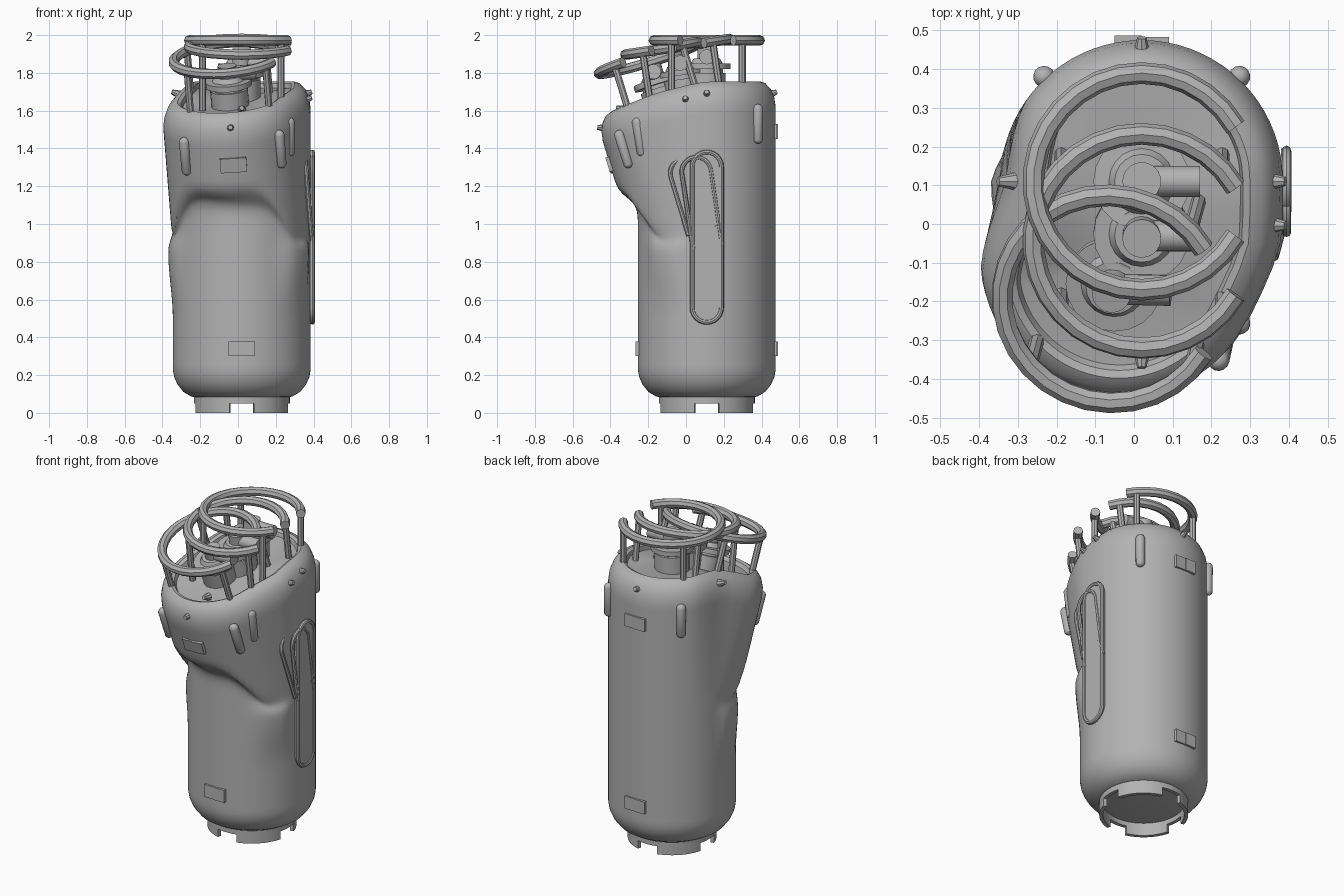
import bpy, bmesh
from math import radians, sin, cos, pi
from mathutils import Matrix, Vector

if "Cube" in bpy.data.objects:
    bpy.data.objects.remove(bpy.data.objects["Cube"], do_unlink=True)

grey = bpy.data.materials.new("plain grey")
grey.use_nodes = True
grey.diffuse_color = (0.45, 0.45, 0.45, 1)
grey.node_tree.nodes["Principled BSDF"].inputs["Base Color"].default_value = grey.diffuse_color

R = 0.365        # tank radius
PIVOT = 0.93     # height about which the leaning copies tilt
parts = []
T = Matrix.Translation


def smooth(a, b, x):
    t = min(1, max(0, (x - a) / (b - a)))
    return t * t * (3 - 2 * t)


def lean(w):
    """Upright tank space to model space, w = 0 upright .. 1 fully leaning."""
    turn = (Matrix.Rotation(radians(17 * w), 4, 'X')
            @ Matrix.Rotation(radians(-4.5 * max(0, 2 * w - 1)), 4, 'Y'))
    return T((0.02, 0.11, PIVOT - 0.045 * w)) @ turn @ T((0, 0, -PIVOT))


def add_mesh(name, mesh):
    mesh.materials.clear()
    mesh.materials.append(grey)
    obj = bpy.data.objects.new(name, mesh)
    bpy.context.collection.objects.link(obj)
    parts.append(obj)


def finish(name, bm, matrix=None):
    if matrix is not None:
        bm.transform(matrix)
    bmesh.ops.recalc_face_normals(bm, faces=bm.faces)
    mesh = bpy.data.meshes.new(name)
    bm.to_mesh(mesh)
    bm.free()
    add_mesh(name, mesh)


def tube(name, points, radius, w, closed=False):
    curve = bpy.data.curves.new(name, 'CURVE')
    curve.dimensions = '3D'
    curve.bevel_depth = radius
    curve.bevel_resolution = 2
    curve.use_fill_caps = True
    line = curve.splines.new('POLY')
    line.points.add(len(points) - 1)
    for p, co in zip(line.points, points):
        p.co = (*(lean(w) @ Vector(co)), 1)
    line.use_cyclic_u = closed
    temp = bpy.data.objects.new(name, curve)
    bpy.context.collection.objects.link(temp)
    mesh = bpy.data.meshes.new_from_object(
        temp.evaluated_get(bpy.context.evaluated_depsgraph_get()))
    bpy.data.objects.remove(temp, do_unlink=True)
    add_mesh(name, mesh)


def cylinder(bm, r0, r1, z0, z1, matrix=Matrix(), segments=20):
    bmesh.ops.create_cone(bm, cap_ends=True, segments=segments, radius1=r0, radius2=r1,
                          depth=z1 - z0, matrix=matrix @ T((0, 0, (z0 + z1) / 2)))


def around(angle):
    return Matrix.Rotation(radians(angle), 4, 'Z')


# Tank body: a turned profile whose upper front leans forward
rows = 44
profile = [(0, 0.08), (0.24, 0.08), (0.27, 0.088), (0.31, 0.112), (0.34, 0.15), (0.358, 0.19)]
profile += [(R, 0.23 + (1.62 - 0.23) * i / rows) for i in range(rows + 1)]
profile += [(0.357, 1.67), (0.338, 1.715), (0.31, 1.745), (0.28, 1.755),
            (0.262, 1.745), (0.255, 1.72), (0.18, 1.71), (0, 1.70)]
bm = bmesh.new()
verts = [bm.verts.new((r, 0, z)) for r, z in profile]
edges = [bm.edges.new(pair) for pair in zip(verts, verts[1:])]
bmesh.ops.spin(bm, geom=verts + edges, cent=(0, 0, 0), axis=(0, 0, 1),
               angle=2 * pi, steps=72, use_merge=True)
bmesh.ops.remove_doubles(bm, verts=bm.verts, dist=0.0005)
front = Vector((-0.22, -0.975, 0))
for v in bm.verts:
    p = v.co.copy()
    r = Vector((p.x, p.y, 0)).length
    f = (p.x * front.x + p.y * front.y) / max(r, 0.05)
    side = smooth(0.0, 0.25, f) * (1 - smooth(0.5, 0.8, f))
    flare = 0.025 * side * smooth(0.5, 0.85, p.z) * (1 - smooth(0.86, 1.0, p.z))
    p.x *= 1 + flare / R
    p.y *= 1 + flare / R
    centre = smooth(0.4, 0.95, f)
    start = 0.84 + 0.16 * centre
    w = smooth(-0.4, 0.35, f) * smooth(start, start + 0.25 + 0.15 * centre, p.z)
    v.co = lean(w) @ p
finish("tank_body", bm)

# Foot ring with four notches
bm = bmesh.new()


def arc_wall(start, sweep, z0, z1, steps):
    corners = [(0.232, z0), (0.254, z0), (0.254, z1), (0.232, z1)]
    vs = [bm.verts.new(around(start) @ Vector((r, 0, z))) for r, z in corners]
    face = bm.faces.new(vs)
    full = sweep == 360
    bmesh.ops.spin(bm, geom=[face] if not full else vs + list(face.edges), cent=(0, 0, 0),
                   axis=(0, 0, 1), angle=radians(sweep), steps=steps, use_merge=full)


for quarter in range(4):
    arc_wall(quarter * 90 + 15, 60, 0, 0.05, 14)
    arc_wall(quarter * 90, 90, 0.05, 0.1, 20)
finish("foot_ring", bm, lean(0))

# Collars, posts and valves, once for each of the three leaning necks
for w, label in ((0, "back"), (0.5, "middle"), (1, "front")):
    ring = [(0.28 * cos(radians(a)), 0.28 * sin(radians(a)), 1.972)
            for a in range(30, 331, 12)]
    tube(label + "_collar_ring", ring, 0.028, w)
    for a in (42, 138, 222, 318):
        x, y = 0.28 * cos(radians(a)), 0.28 * sin(radians(a))
        tube(label + "_collar_post", [(x, y, 1.66), (x, y, 1.965)], 0.019, w)

    bm = bmesh.new()
    cylinder(bm, 0.10, 0.10, 1.68, 1.80)
    cylinder(bm, 0.085, 0.085, 1.79, 1.825)
    cylinder(bm, 0.125, 0.125, 1.82, 1.85)
    cylinder(bm, 0.085, 0.07, 1.85, 1.875)
    cylinder(bm, 0.05, 0.05, 1.86, 1.93)
    cylinder(bm, 0.04, 0.04, 0.0, 0.15,
             T((0, 0, 1.885)) @ Matrix.Rotation(pi / 2, 4, 'Y'), 16)
    finish(label + "_valve", bm, lean(w))

# Upright bumper capsules on the diagonals
for a, w in ((47, 0), (133, 0), (227, 1), (313, 1), (313, 0.5)):
    bm = bmesh.new()
    bmesh.ops.create_uvsphere(bm, u_segments=14, v_segments=8, radius=0.028)
    for v in bm.verts:
        v.co.z += 0.077 if v.co.z > -0.001 else -0.077
    finish("bumper", bm, lean(w) @ around(a) @ T((R + 0.005, 0, 1.53)))

# Small tapered studs on the shoulder
for a, w in ((0, 0), (90, 0), (180, 0), (0, 0.5), (270, 0.5), (270, 1)):
    bm = bmesh.new()
    cylinder(bm, 0.024, 0.012, -0.02, 0.03,
             T((0.343, 0, 1.69)) @ Matrix.Rotation(radians(70), 4, 'Y'), 8)
    finish("shoulder_stud", bm, lean(w) @ around(a))

# Latch plates, front and back: a thin half and a thicker half
for a, z, w in ((270, 1.49, 1), (270, 0.34, 0), (90, 1.49, 0), (90, 0.34, 0)):
    bm = bmesh.new()
    for offset, depth in ((-0.035, 0.016), (0.035, 0.024)):
        bmesh.ops.create_cube(bm, size=1, matrix=T((R, offset, z))
                              @ Matrix.Diagonal((depth, 0.07, 0.078, 1)))
    finish("latch_plate", bm, lean(w) @ around(a))


# Long rounded sight panel on the left side
def stadium(half_width, low, high, x):
    arc = [radians(15 * i) for i in range(13)]
    top = [(x, half_width * cos(t), high - half_width + half_width * sin(t)) for t in arc]
    bottom = [(x, -half_width * cos(t), low + half_width - half_width * sin(t)) for t in arc]
    return top, bottom


top, bottom = stadium(0.085, 0.48, 1.38, 0.36)
bm = bmesh.new()
face = bm.faces.new([bm.verts.new(p) for p in top + bottom])
grown = bmesh.ops.extrude_face_region(bm, geom=[face])
bmesh.ops.translate(bm, vec=(0.019, 0, 0),
                    verts=[g for g in grown["geom"] if isinstance(g, bmesh.types.BMVert)])
finish("sight_panel", bm, lean(0))

top, bottom = stadium(0.077, 0.48, 1.38, 0.374)
tube("sight_panel_frame", top + bottom, 0.013, 0, True)
for w in (0.5, 1):
    low = 0.98 if w == 1 else 0.9
    tube("leaning_panel_frame", [(0.374, 0.077, low)] + top + [(0.374, -0.077, low)], 0.012, w)

# Smooth shading with crisp edges
bpy.ops.object.select_all(action='DESELECT')
for obj in parts:
    obj.select_set(True)
bpy.context.view_layer.objects.active = parts[0]
bpy.ops.object.shade_smooth_by_angle(angle=radians(35))
